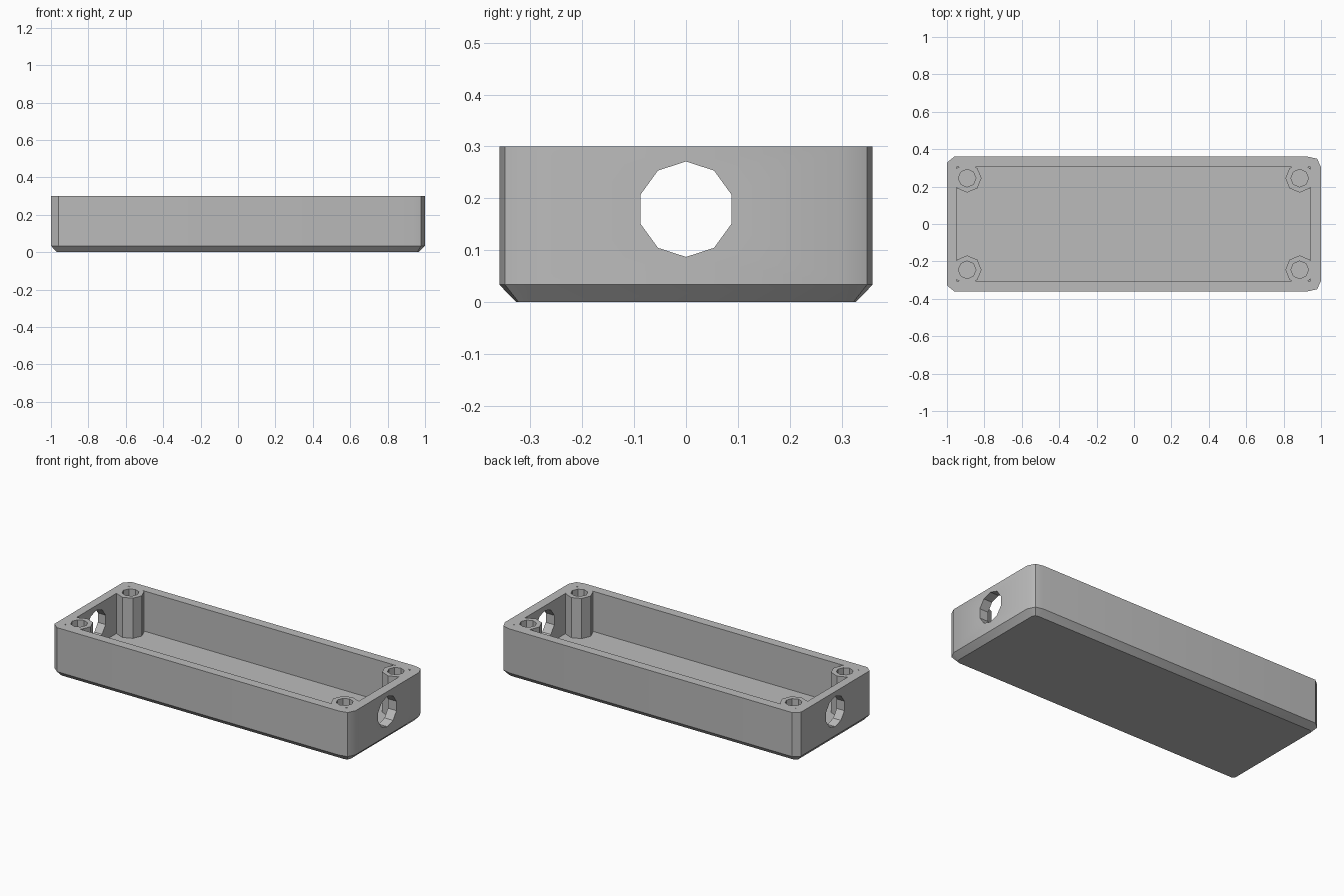
import bpy
import bmesh
from math import cos, sin, pi, radians
from mathutils import Matrix

default = bpy.data.objects.get("Cube")
if default:
    bpy.data.objects.remove(default, do_unlink=True)

# Main dimensions
TOP, FLOOR = 0.30, 0.057
X_MIN, X_MAX, Y_IN = -0.948, 0.943, 0.304     # inner cavity
CORNER, FOOT, CHAMFER = 0.0573, 0.0237, 0.0335  # corner radii and bottom bevel
POSTS = [(x, y) for x in (-0.892, 0.886) for y in (-0.245, 0.245)]

grey = bpy.data.materials.new("plain_grey")
grey.use_nodes = True
colour = (0.5, 0.5, 0.5, 1)
grey.diffuse_color = colour
grey.node_tree.nodes["Principled BSDF"].inputs["Base Color"].default_value = colour


def make_object(name, bm):
    bmesh.ops.recalc_face_normals(bm, faces=bm.faces)
    mesh = bpy.data.meshes.new(name)
    bm.to_mesh(mesh)
    bm.free()
    mesh.materials.append(grey)
    obj = bpy.data.objects.new(name, mesh)
    bpy.context.collection.objects.link(obj)
    return obj


def prism(name, sides, radius, z0, z1, centre):
    """Upright prism with its first corner towards +x."""
    bm = bmesh.new()
    bottom = [bm.verts.new((centre[0] + radius * cos(2 * pi * i / sides),
                            centre[1] + radius * sin(2 * pi * i / sides), z0))
              for i in range(sides)]
    face = bm.faces.new(bottom)
    top = bmesh.ops.extrude_face_region(bm, geom=[face])["geom"]
    verts = [v for v in top if isinstance(v, bmesh.types.BMVert)]
    bmesh.ops.translate(bm, verts=verts, vec=(0, 0, z1 - z0))
    return make_object(name, bm)


def cut(target, cutter):
    """Subtract the cutter and remove it."""
    cutter.hide_render = True
    bpy.context.view_layer.objects.active = target
    mod = target.modifiers.new("cut", 'BOOLEAN')
    mod.operation = 'DIFFERENCE'
    mod.solver = 'EXACT'
    mod.object = cutter
    bpy.ops.object.modifier_apply(modifier=mod.name)
    bpy.data.objects.remove(cutter, do_unlink=True)


def corner_outline(radius):
    """Seven-sided rounding swept round the cavity rectangle."""
    outline = []
    ring = [(cos(2 * pi * i / 7), sin(2 * pi * i / 7)) for i in range(7)]
    corners = ((X_MAX, Y_IN, (0, 1, 2)), (X_MIN, Y_IN, (2, 3)),
               (X_MIN, -Y_IN, (4, 5)), (X_MAX, -Y_IN, (5, 6, 0)))
    for x, y, picks in corners:
        outline += [(x + radius * ring[i][0], y + radius * ring[i][1]) for i in picks]
    return outline


# Outer case: bevelled foot, straight walls, flat rim
bm = bmesh.new()
rings = [[bm.verts.new((x, y, z)) for x, y in corner_outline(r)]
         for r, z in ((FOOT, 0), (CORNER, CHAMFER), (CORNER, TOP))]
bm.faces.new(rings[0])
bm.faces.new(rings[-1])
count = len(rings[0])
for low, high in zip(rings, rings[1:]):
    for i in range(count):
        j = (i + 1) % count
        bm.faces.new((low[i], low[j], high[j], high[i]))
case = make_object("case_bottom", bm)

# Cavity, leaving the four screw posts standing in its corners
bm = bmesh.new()
bmesh.ops.create_cube(bm, size=1)
bmesh.ops.scale(bm, verts=bm.verts, vec=(X_MAX - X_MIN, 2 * Y_IN, 0.4))
bmesh.ops.translate(bm, verts=bm.verts, vec=((X_MAX + X_MIN) / 2, 0, FLOOR + 0.2))
cavity = make_object("cavity_cutter", bm)
for place in POSTS:
    cut(cavity, prism("post_cutter", 8, 0.0767, 0.02, 0.6, place))
cut(case, cavity)

# Screw holes in the posts
for place in POSTS:
    cut(case, prism("screw_hole_cutter", 8, 0.047, FLOOR + 0.004, 0.5, place))

# Ten-sided cable hole through both end walls
cable = prism("cable_hole_cutter", 10, 0.092, -1.2, 1.2, (0, 0))
cable.data.transform(Matrix.Translation((0, 0, 0.179)) @ Matrix.Rotation(radians(90), 4, 'Y'))
cut(case, cable)

# Shading with crisp edges
bpy.ops.object.select_all(action='DESELECT')
case.select_set(True)
bpy.context.view_layer.objects.active = case
bpy.ops.object.shade_smooth_by_angle(angle=radians(30))
